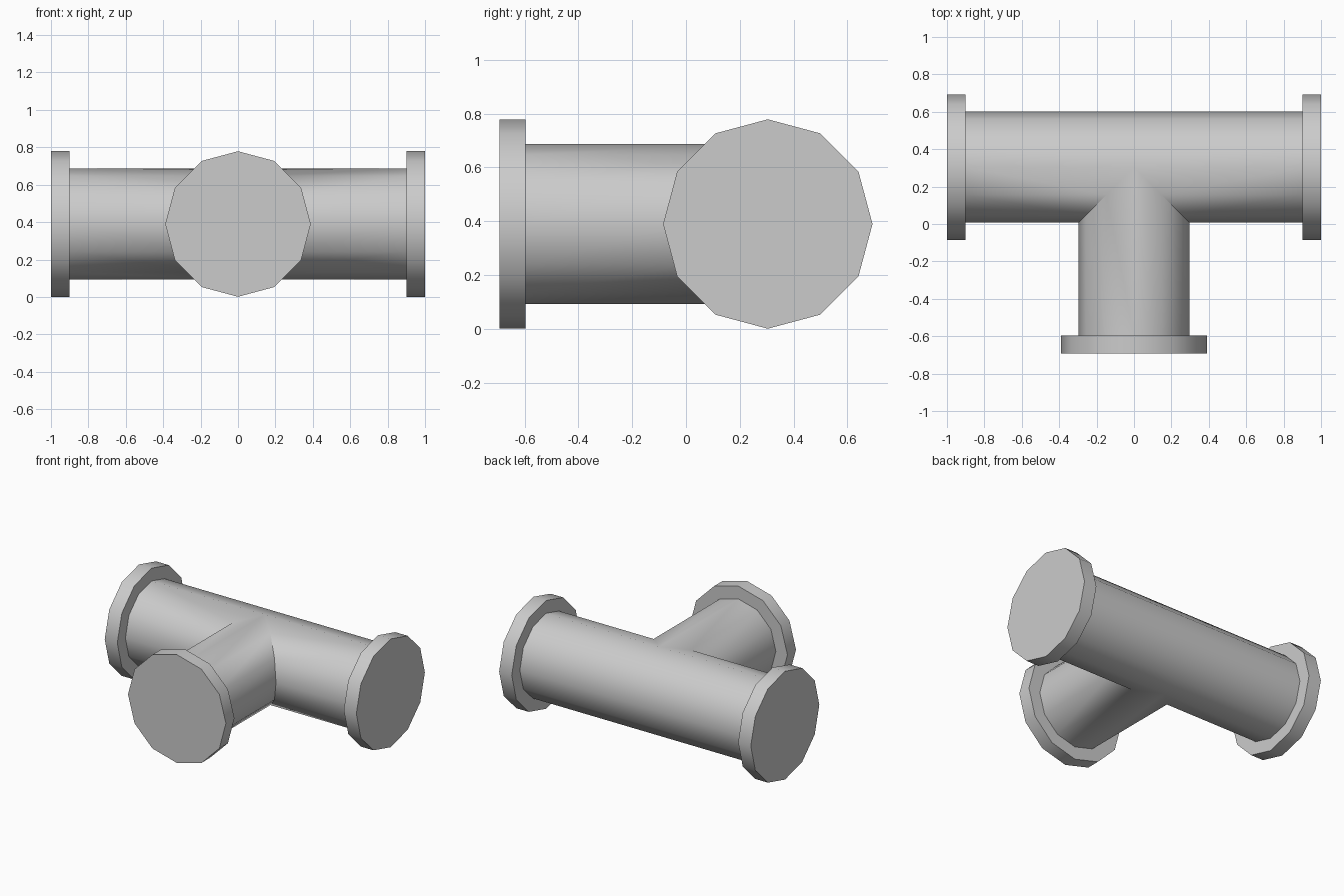
import bpy, bmesh, math
from mathutils import Vector

if "Cube" in bpy.data.objects:
    bpy.data.objects.remove(bpy.data.objects["Cube"])

SIDES = 12
R_FLANGE, R_PIPE = 0.389, 0.297
C = Vector((0, 0.304, 0.39))      # where the pipe axes meet
UP = Vector((0, 0, 1))

bm = bmesh.new()


def arm(direction, side, length, thickness, mitre):
    """Flanged pipe arm: end cap, flange rim, flange shoulder, mitred pipe."""
    d, s = Vector(direction), Vector(side)

    def ring(radius, dist):
        verts = []
        for i in range(SIDES):
            a = 2 * math.pi * i / SIDES
            u, w = radius * math.cos(a), radius * math.sin(a)
            verts.append(bm.verts.new(C + d * dist(u) + s * u + UP * w))
        return verts

    rings = [ring(R_FLANGE, lambda u: length),
             ring(R_FLANGE, lambda u: length - thickness),
             ring(R_PIPE, lambda u: length - thickness),
             ring(R_PIPE, mitre)]
    bm.faces.new(rings[0])
    for a, b in zip(rings, rings[1:]):
        for i in range(SIDES):
            j = (i + 1) % SIDES
            bm.faces.new((a[i], a[j], b[j], b[i]))


# Straight run: left and right arms, cut back where the branch enters
for sx in (-1, 1):
    arm((sx, 0, 0), (0, 1, 0), 1.0, 0.1, lambda u: max(0.0, -u))
# Branch towards the front
arm((0, -1, 0), (1, 0, 0), 0.997, 0.097, abs)

# Weld the mitred seams into one closed surface
bmesh.ops.remove_doubles(bm, verts=bm.verts[:], dist=1e-4)
bmesh.ops.recalc_face_normals(bm, faces=bm.faces[:])

mesh = bpy.data.meshes.new("tee_pipe")
bm.to_mesh(mesh)
bm.free()
obj = bpy.data.objects.new("tee_pipe", mesh)
bpy.context.collection.objects.link(obj)
bpy.context.view_layer.objects.active = obj
obj.select_set(True)
bpy.ops.object.shade_smooth_by_angle(angle=math.radians(40))
